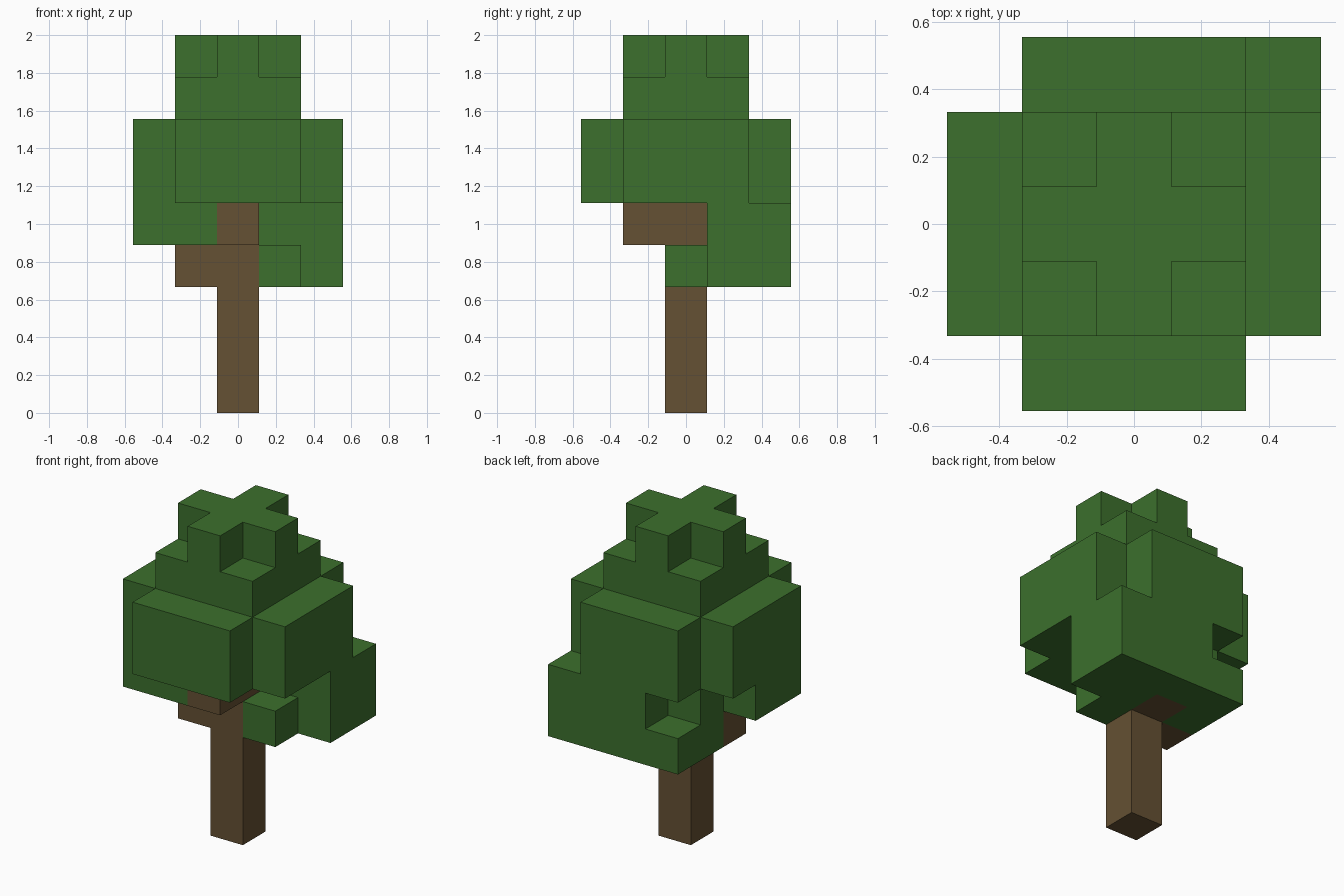
import bpy, bmesh
from itertools import product
from mathutils import Vector

cube = bpy.data.objects.get("Cube")
if cube:
    bpy.data.objects.remove(cube, do_unlink=True)

U = 2 / 9  # edge of one block


def material(name, rgb):
    m = bpy.data.materials.new(name)
    m.use_nodes = True
    m.diffuse_color = (*rgb, 1)
    m.node_tree.nodes["Principled BSDF"].inputs["Base Color"].default_value = (*rgb, 1)
    return m


bark = material("bark brown", (0.130, 0.082, 0.033))
leaf = material("leaf green", (0.045, 0.162, 0.026))


def box(xs, ys, zs):
    """Set of grid cells between inclusive limits on each axis."""
    return set(product(*(range(a, b + 1) for a, b in (xs, ys, zs))))


def cell(x, y, z):
    return {(x, y, z)}


# Trunk with three short branches
parts = {
    "trunk": (bark, box((0, 0), (0, 0), (0, 4))),
    "right_branch": (bark, cell(-1, 0, 3)),
    "front_branch": (bark, cell(0, -1, 4)),
    "back_branch": (bark, cell(0, 1, 3)),
}

# Canopy, from the uneven lower foliage up to the crown
parts["back_lower_foliage"] = (
    leaf, box((-1, 2), (1, 2), (3, 4)) - cell(-1, 2, 4) - cell(0, 1, 3))
parts["left_lower_foliage"] = (leaf, cell(1, 0, 3))
parts["right_lower_foliage"] = (leaf, box((-2, -1), (-1, 0), (4, 4)))
parts["middle_canopy"] = (
    leaf, box((-2, 2), (-1, 1), (5, 6)) | box((-1, 1), (-2, 2), (5, 6)))
parts["upper_canopy"] = (leaf, box((-1, 1), (-1, 1), (7, 7)))
parts["crown"] = (
    leaf, box((-1, 1), (0, 0), (8, 8)) | box((0, 0), (-1, 1), (8, 8)))

solid = set().union(*(cells for _, cells in parts.values()))


def build(name, mat, cells):
    """Skin the exposed sides of the cells and merge coplanar faces."""
    bm = bmesh.new()
    verts = {}

    def corner(p):
        key = tuple(round(2 * c) for c in p)
        if key not in verts:
            verts[key] = bm.verts.new(Vector(p) * U)
        return verts[key]

    for c in sorted(cells):
        centre = Vector(c) + Vector((0, 0, 0.5))
        for axis, sign in product(range(3), (-1, 1)):
            n = Vector((0, 0, 0))
            n[axis] = sign
            if tuple(int(a + b) for a, b in zip(c, n)) in solid:
                continue
            a = Vector((0, 0, 0))
            a[(axis + 1) % 3] = 1
            b = n.cross(a)
            mid = centre + n / 2
            bm.faces.new([corner(mid + (a * s + b * t) / 2)
                          for s, t in ((-1, -1), (1, -1), (1, 1), (-1, 1))])
    bmesh.ops.dissolve_limit(bm, angle_limit=0.01, verts=bm.verts[:], edges=bm.edges[:])
    mesh = bpy.data.meshes.new(name)
    bm.to_mesh(mesh)
    bm.free()
    mesh.materials.append(mat)
    bpy.context.collection.objects.link(bpy.data.objects.new(name, mesh))


for part_name, (mat, cells) in parts.items():
    build(part_name, mat, cells)
